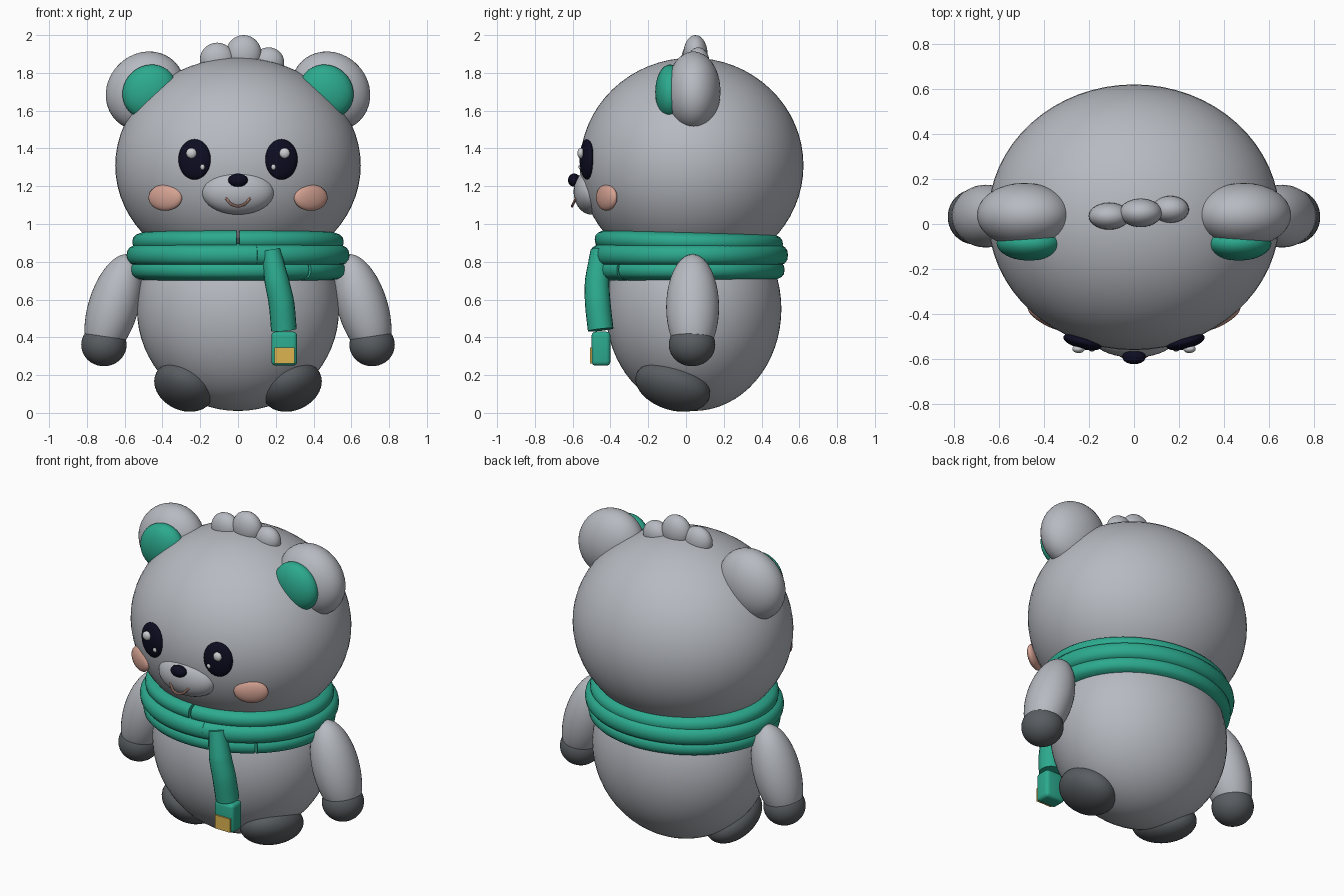
import bpy, bmesh, math
from mathutils import Vector, Matrix

if "Cube" in bpy.data.objects:
    bpy.data.objects.remove(bpy.data.objects["Cube"])

def mat(name, rgb):
    m = bpy.data.materials.new(name)
    m.diffuse_color = (*rgb, 1)
    m.use_nodes = True
    m.node_tree.nodes["Principled BSDF"].inputs["Base Color"].default_value = m.diffuse_color
    return m

FUR = mat("grey_fur", (0.47, 0.49, 0.53))
PAW = mat("dark_grey", (0.10, 0.11, 0.12))
TEAL = mat("teal_cloth", (0.025, 0.40, 0.27))
PINK = mat("blush_pink", (0.66, 0.36, 0.29))
NAVY = mat("eye_navy", (0.004, 0.004, 0.016))
SHINE = mat("eye_shine", (0.60, 0.61, 0.63))
GOLD = mat("gold_tag", (0.72, 0.46, 0.08))

def finish(name, bm, material):
    bmesh.ops.recalc_face_normals(bm, faces=bm.faces)
    me = bpy.data.meshes.new(name)
    bm.to_mesh(me)
    bm.free()
    me.materials.append(material)
    ob = bpy.data.objects.new(name, me)
    bpy.context.collection.objects.link(ob)
    bpy.ops.object.select_all(action='DESELECT')
    bpy.context.view_layer.objects.active = ob
    ob.select_set(True)
    bpy.ops.object.shade_smooth_by_angle(angle=math.radians(40))
    return ob

def ball(name, loc, radii, material, rot=(0, 0, 0), seg=40):
    """Ellipsoid; rotation in degrees applied X, then Y, then Z."""
    bm = bmesh.new()
    bmesh.ops.create_uvsphere(bm, u_segments=seg, v_segments=seg // 2, radius=1)
    turn = Matrix.Identity(4)
    for axis, a in zip("XYZ", rot):
        turn = Matrix.Rotation(math.radians(a), 4, axis) @ turn
    bm.transform(Matrix.Translation(loc) @ turn @ Matrix.Diagonal((*radii, 1)))
    return finish(name, bm, material)

def pair(name, loc, radii, material, rot=(0, 0, 0), seg=40):
    """Right-hand (+x) ellipsoid and its mirror image."""
    for side, s in (("right", 1), ("left", -1)):
        ball(f"{side}_{name}", (s * loc[0], loc[1], loc[2]), radii, material,
             (rot[0], s * rot[1], s * rot[2]), seg)

def sweep(name, rings, material):
    """Skin a list of point rings and cap both ends."""
    bm = bmesh.new()
    loops = [[bm.verts.new(p) for p in r] for r in rings]
    n = len(loops[0])
    for a, b in zip(loops, loops[1:]):
        for i in range(n):
            bm.faces.new((a[i], a[(i + 1) % n], b[(i + 1) % n], b[i]))
    bm.faces.new(loops[0])
    bm.faces.new(loops[-1])
    return finish(name, bm, material)

def tube(name, path, radii, material, n=20, steps=8):
    """Round tube along a smooth curve through the path points."""
    pts = [Vector(p) for p in path]
    ext = [2 * pts[0] - pts[1]] + pts + [2 * pts[-1] - pts[-2]]
    centres, sizes = [], []
    for i in range(len(pts) - 1):
        a, b, c, d = ext[i:i + 4]
        for k in range(steps + (i == len(pts) - 2)):
            t = k / steps
            centres.append(0.5 * (2 * b + (c - a) * t + (2 * a - 5 * b + 4 * c - d) * t * t
                                  + (3 * b - a - 3 * c + d) * t ** 3))
            sizes.append(radii[i] + (radii[i + 1] - radii[i]) * t)
    rings = []
    for i, c in enumerate(centres):
        tan = (centres[min(i + 1, len(centres) - 1)] - centres[max(i - 1, 0)]).normalized()
        u = tan.cross(Vector((0, 1, 0))).normalized()
        v = tan.cross(u)
        rings.append([c + sizes[i] * (math.cos(w) * u + math.sin(w) * v)
                      for w in (2 * math.pi * j / n for j in range(n))])
    return sweep(name, rings, material)

def wrap(name, z, outer, thick, high, seam, gap, tilt=0.0, n=96):
    """Oval scarf loop with an open seam at the given angle."""
    rings = []
    for i in range(n + 1):
        a = math.radians(seam + gap / 2 + (360 - gap) * i / n)
        ring = []
        for j in range(20):
            w = 2 * math.pi * j / 20
            # Squared-off oval cross-section
            cw, sw = (math.copysign(abs(f(w)) ** 0.75, f(w)) for f in (math.cos, math.sin))
            r = outer - thick + thick * cw
            y = 0.015 + 0.89 * r * math.sin(a)
            ring.append((r * math.cos(a), y, z + high * sw - tilt * y))
        rings.append(ring)
    return sweep(name, rings, TEAL)

def block(name, loc, size, material, bevel):
    bm = bmesh.new()
    bmesh.ops.create_cube(bm, size=1)
    bm.transform(Matrix.Translation(loc) @ Matrix.Diagonal((*size, 1)))
    if bevel:
        bmesh.ops.bevel(bm, geom=bm.edges[:], offset=bevel, segments=4, profile=0.5,
                        affect='EDGES')
    return finish(name, bm, material)

# Body and head
ball("body", (0, 0.04, 0.55), (0.535, 0.465, 0.54), FUR, seg=64)
ball("head", (0, 0.03, 1.31), (0.65, 0.592, 0.57), FUR, seg=64)

# Ears and inner ears
pair("ear", (0.49, 0.04, 1.703), (0.22, 0.143, 0.20), FUR, (0, 45, 0))
pair("inner_ear", (0.468, -0.085, 1.70), (0.15, 0.078, 0.138), TEAL, (0, 45, 0))

# Hair tufts
ball("left_tuft", (-0.11, 0.035, 1.87), (0.092, 0.06, 0.09), FUR, seg=28)
ball("middle_tuft", (0.03, 0.05, 1.90), (0.095, 0.064, 0.10), FUR, seg=28)
ball("right_tuft", (0.162, 0.065, 1.855), (0.083, 0.06, 0.08), FUR, seg=28)

# Face
pair("eye", (0.23, -0.525, 1.342), (0.088, 0.032, 0.107), NAVY, (0, 0, 15))
pair("eye_shine", (0.247, -0.557, 1.375), (0.028, 0.018, 0.028), SHINE, seg=20)
pair("small_eye_shine", (0.188, -0.557, 1.302), (0.013, 0.012, 0.016), SHINE, seg=16)
ball("muzzle", (0, -0.50, 1.17), (0.192, 0.095, 0.12), FUR)
ball("nose", (0, -0.592, 1.232), (0.052, 0.033, 0.035), NAVY, seg=28)
tube("mouth", [(-0.065, -0.582, 1.137), (-0.035, -0.598, 1.105), (0, -0.603, 1.094),
               (0.035, -0.598, 1.105), (0.065, -0.582, 1.137)], [0.007] * 5, PINK, 8, 5)
pair("cheek", (0.385, -0.42, 1.14), (0.1, 0.032, 0.07), PINK, (0, 0, 29))

# Arms, hands and feet
pair("arm", (0.66, 0.035, 0.56), (0.133, 0.14, 0.29), FUR, (0, -17, 0))
pair("hand", (0.71, 0.032, 0.36), (0.12, 0.123, 0.113), PAW)
pair("foot", (0.285, -0.07, 0.14), (0.165, 0.205, 0.115), PAW, (-18, -25, 0))

# Scarf loops
wrap("upper_scarf_loop", 0.905, 0.56, 0.13, 0.056, -90, 1.6, 0.025)
wrap("middle_scarf_loop", 0.835, 0.59, 0.13, 0.064, -80, 0.1)
wrap("lower_scarf_loop", 0.757, 0.57, 0.13, 0.057, -48, 1.6)

# Hanging scarf end with its gold tag
tube("scarf_tail", [(0.175, -0.455, 0.86), (0.205, -0.47, 0.70), (0.23, -0.467, 0.58),
                    (0.243, -0.452, 0.44)], [0.05, 0.065, 0.068, 0.068], TEAL)
block("scarf_end", (0.245, -0.45, 0.34), (0.136, 0.10, 0.18), TEAL, 0.022)
block("gold_tag", (0.247, -0.503, 0.303), (0.105, 0.012, 0.085), GOLD, 0)
